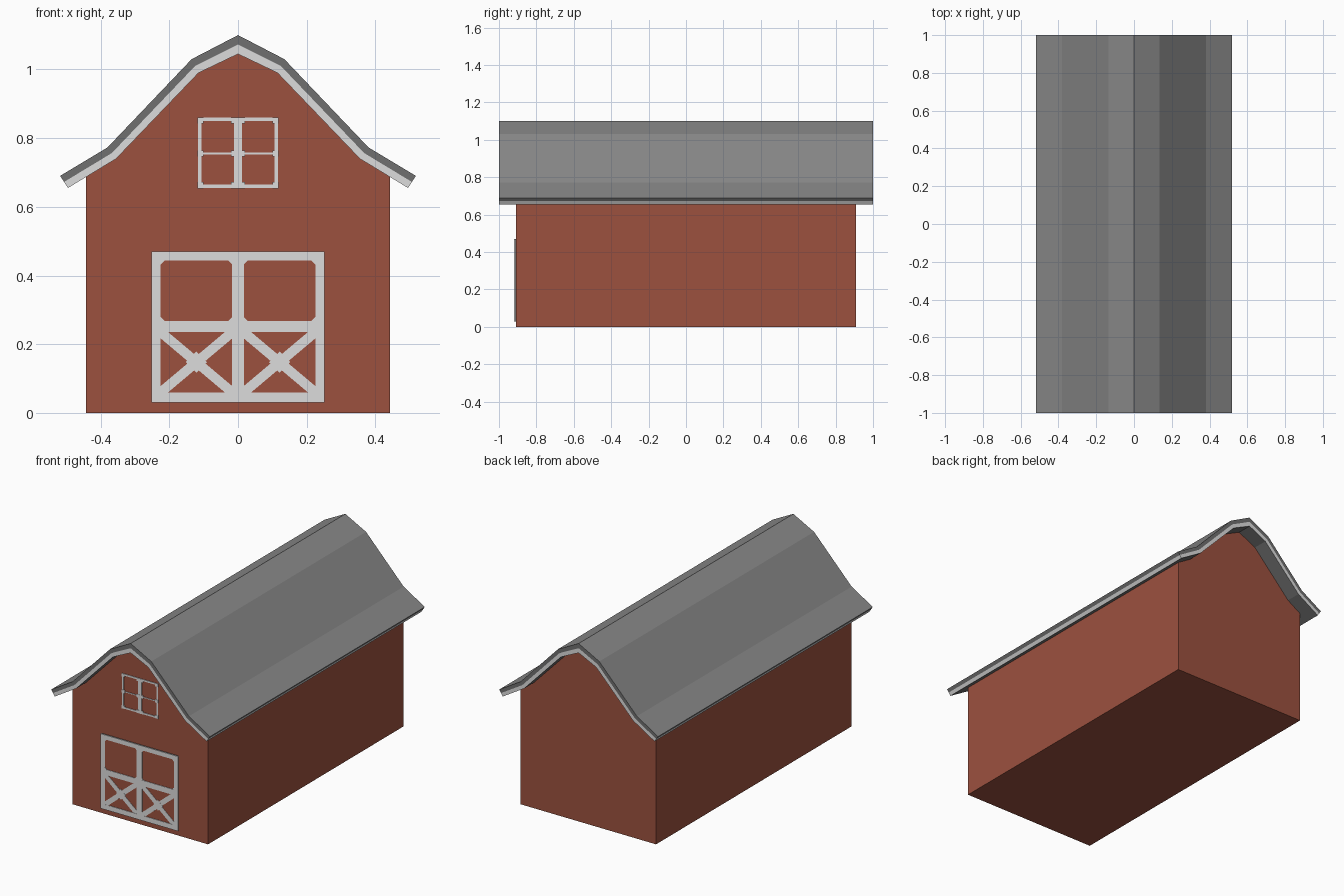
import bpy, bmesh, math
from mathutils import Matrix, Vector

if "Cube" in bpy.data.objects:
    bpy.data.objects.remove(bpy.data.objects["Cube"])


def material(name, rgb):
    m = bpy.data.materials.new(name)
    lin = [((c / 255 + 0.055) / 1.055) ** 2.4 for c in rgb]
    m.diffuse_color = (*lin, 1)
    m.use_nodes = True
    m.node_tree.nodes["Principled BSDF"].inputs["Base Color"].default_value = m.diffuse_color
    return m


RED = material("barn red", (156, 81, 63))
ROOF = material("roof grey", (136, 136, 136))
DARK = material("dark edge grey", (112, 112, 112))
TRIM = material("light trim", (220, 220, 220))


def finish(bm, name, mats):
    bmesh.ops.recalc_face_normals(bm, faces=bm.faces)
    me = bpy.data.meshes.new(name)
    bm.to_mesh(me)
    bm.free()
    for m in mats:
        me.materials.append(m)
    ob = bpy.data.objects.new(name, me)
    bpy.context.collection.objects.link(ob)
    return ob


def add_box(bm, x0, x1, z0, z1, y0, y1, angle=0):
    """Box given by its extents, turned about y around its own centre."""
    c = Vector(((x0 + x1) / 2, (y0 + y1) / 2, (z0 + z1) / 2))
    mat = (Matrix.Translation(c) @ Matrix.Rotation(angle, 4, 'Y')
           @ Matrix.Diagonal((x1 - x0, y1 - y0, z1 - z0, 1)))
    bmesh.ops.create_cube(bm, size=1, matrix=mat)


def mirrored(half):
    return [(-x, z) for x, z in reversed(half[1:])] + half


# Half profiles of the roof, ridge to eave
TOP = [(0, 1.10), (0.135, 1.03), (0.38, 0.773), (0.518, 0.69)]
BOT = [(0, 1.045), (0.115, 0.99), (0.355, 0.74), (0.495, 0.655)]
MID = [((a + c) / 2, (b + d) / 2) for (a, b), (c, d) in zip(TOP, BOT)]
WALL = 0.91
HALF_W = 0.442

# Walls: gable outline extruded along the barn
bm = bmesh.new()
outline = mirrored(BOT[:3] + [(HALF_W, 0.688), (HALF_W, 0)])
face = bm.faces.new([bm.verts.new((x, -WALL, z)) for x, z in outline])
ext = bmesh.ops.extrude_face_region(bm, geom=[face], use_keep_orig=True)
bmesh.ops.translate(bm, vec=(0, 2 * WALL, 0),
                    verts=[v for v in ext["geom"] if isinstance(v, bmesh.types.BMVert)])
finish(bm, "walls", [RED])

# Roof: bent slab whose rim is split into a dark band over a light band
bm = bmesh.new()
rows = [[[bm.verts.new((x, y, z)) for x, z in mirrored(p)] for y in (-1, 1)]
        for p in (TOP, MID, BOT)]


def quad(a, b, c, d, index):
    bm.faces.new((a, b, c, d)).material_index = index


n = len(rows[0][0])
for i in range(n - 1):
    for row, index in ((rows[0], 0), (rows[2], 1)):
        quad(row[0][i], row[0][i + 1], row[1][i + 1], row[1][i], index)
for k, index in ((0, 1), (1, 2)):
    up, low = rows[k], rows[k + 1]
    for e in (0, 1):
        for i in range(n - 1):
            quad(up[e][i], up[e][i + 1], low[e][i + 1], low[e][i], index)
    for i in (0, n - 1):
        quad(up[0][i], up[1][i], low[1][i], low[0][i], index)
finish(bm, "roof", [ROOF, DARK, TRIM])

# Door panel: red front with dark sides
bm = bmesh.new()
add_box(bm, -0.25, 0.25, 0.03, 0.47, -WALL - 0.006, -WALL + 0.01)
bm.normal_update()
for f in bm.faces:
    f.material_index = 0 if f.normal.y < -0.5 else 1
finish(bm, "door_panel", [RED, DARK])

# Door frame: rails, stiles, cross braces and small corner gussets
bm = bmesh.new()
Y0, Y1 = -WALL - 0.009, -WALL - 0.004
for z0, z1 in ((0.03, 0.06), (0.235, 0.268), (0.444, 0.47)):
    add_box(bm, -0.252, 0.252, z0, z1, Y0, Y1)
for x0, x1 in ((-0.252, -0.225), (-0.017, 0.017), (0.225, 0.252)):
    add_box(bm, x0, x1, 0.03, 0.47, Y0, Y1)
PX, PZ = 0.208, 0.175
tilt = math.atan2(PZ, PX)
half = math.hypot(PX, PZ) / 2
for s in (-1, 1):
    cx = s * 0.121
    for t in (-1, 1):
        add_box(bm, cx - half, cx + half, 0.1475 - 0.014, 0.1475 + 0.014,
                Y0 + 0.001, Y1, t * tilt)
    add_box(bm, cx - 0.022, cx + 0.022, 0.1255, 0.1695, Y0 + 0.0005, Y1, math.pi / 4)
    for dx in (-0.104, 0.104):
        for z in (0.268, 0.444):
            add_box(bm, cx + dx - 0.008, cx + dx + 0.008, z - 0.008, z + 0.008,
                    Y0 + 0.0005, Y1, math.pi / 4)
finish(bm, "door_frame", [TRIM])

# Loft window frame: thin bars with small blocks where they meet
bm = bmesh.new()
Y0, Y1 = -WALL - 0.004, -WALL + 0.004
for x, w in ((-0.112, 0.010), (0, 0.024), (0.112, 0.010)):
    add_box(bm, x - w / 2, x + w / 2, 0.655, 0.86, Y0, Y1)
for z, w in ((0.660, 0.010), (0.755, 0.005), (0.855, 0.010)):
    add_box(bm, -0.117, 0.117, z - w / 2, z + w / 2, Y0 + 0.0005, Y1)
for x in (-0.109, 0, 0.109):
    for z in (0.663, 0.755, 0.851):
        w = 0.009 if x else 0.02
        add_box(bm, x - w, x + w, z - 0.009, z + 0.009, Y0 - 0.0005, Y1)
finish(bm, "loft_window_frame", [TRIM])
